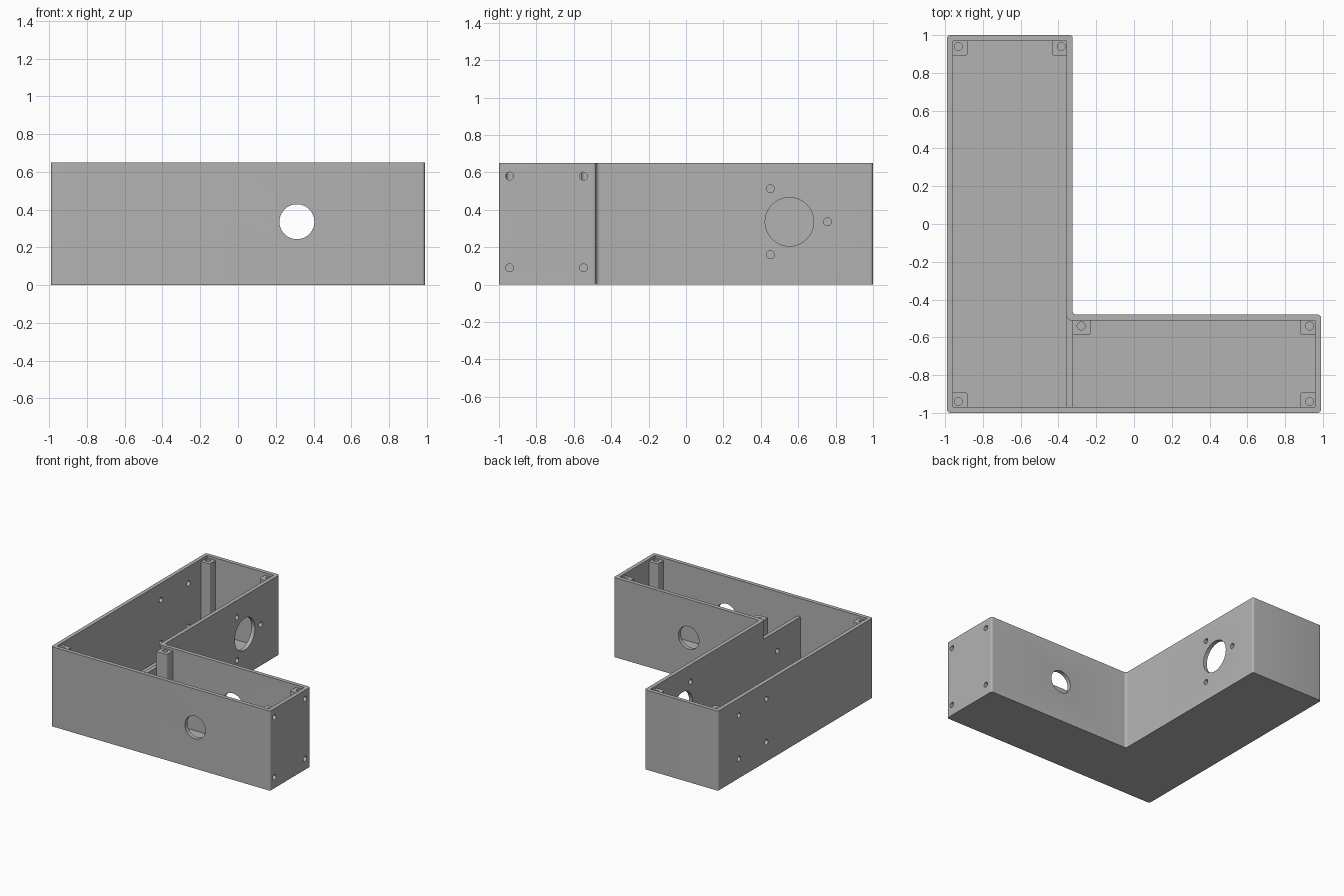
import bpy, bmesh
from math import cos, sin, pi, radians
from mathutils import Vector, Matrix

if "Cube" in bpy.data.objects:
    bpy.data.objects.remove(bpy.data.objects["Cube"])

X, Y, H = 0.99, 1.0, 0.65      # half extents and height
W = 0.032                      # wall and floor thickness
AX, AY = -0.325, -0.48         # inner corner of the L
MID = 0.336                    # height of the port centres

grey = bpy.data.materials.new("grey plastic")
grey.use_nodes = True
grey.diffuse_color = (0.45, 0.45, 0.45, 1)
grey.node_tree.nodes["Principled BSDF"].inputs["Base Color"].default_value = grey.diffuse_color


def make(name, bm):
    bmesh.ops.recalc_face_normals(bm, faces=bm.faces)
    mesh = bpy.data.meshes.new(name)
    bm.to_mesh(mesh)
    bm.free()
    mesh.materials.append(grey)
    ob = bpy.data.objects.new(name, mesh)
    bpy.context.collection.objects.link(ob)
    return ob


def prism(name, corners, z0, z1):
    """Extrude a right-angled outline; each corner is (x, y, fillet radius)."""
    pts, n = [], len(corners)
    for i, (x, y, r) in enumerate(corners):
        p = Vector((x, y, z0))
        if r == 0:
            pts.append(p)
            continue
        a = (Vector((*corners[i - 1][:2], z0)) - p).normalized()
        b = (Vector((*corners[(i + 1) % n][:2], z0)) - p).normalized()
        c = p + r * (a + b)
        for k in range(7):
            t = k * pi / 12
            pts.append(c - r * (b * cos(t) + a * sin(t)))
    bm = bmesh.new()
    face = bm.faces.new([bm.verts.new(p) for p in pts])
    up = bmesh.ops.extrude_face_region(bm, geom=[face])["geom"]
    bmesh.ops.translate(bm, vec=(0, 0, z1 - z0),
                        verts=[v for v in up if isinstance(v, bmesh.types.BMVert)])
    return make(name, bm)


def drill(axis, centre, r, length):
    """Cylinder cutter along an axis."""
    rot = {"x": Matrix.Rotation(pi / 2, 4, "Y"),
           "y": Matrix.Rotation(pi / 2, 4, "X"), "z": Matrix()}[axis]
    bm = bmesh.new()
    bmesh.ops.create_cone(bm, cap_ends=True, segments=40, radius1=r, radius2=r,
                          depth=length, matrix=Matrix.Translation(centre) @ rot)
    ob = make("cutter", bm)
    ob.hide_render = True
    return ob


def cut(ob, cutters):
    """Subtract the cutters, bake the result and shade it."""
    for c in cutters:
        m = ob.modifiers.new("cut", "BOOLEAN")
        m.operation, m.object, m.solver = "DIFFERENCE", c, "EXACT"
    bpy.context.view_layer.update()
    baked = bpy.data.meshes.new_from_object(
        ob.evaluated_get(bpy.context.evaluated_depsgraph_get()))
    ob.modifiers.clear()
    ob.data = baked
    bpy.ops.object.select_all(action="DESELECT")
    ob.select_set(True)
    bpy.context.view_layer.objects.active = ob
    bpy.ops.object.shade_smooth_by_angle(angle=radians(30))


def outline(inset, r_out, r_in):
    return [(-X + inset, -Y + inset, r_out), (X - inset, -Y + inset, r_out),
            (X - inset, AY - inset, r_out), (AX - inset, AY - inset, r_in),
            (AX - inset, Y - inset, r_out), (-X + inset, Y - inset, r_out)]


# Screw holes in the end wall, which run on into the posts
end_holes = [drill("x", (X, y, z), 0.021, 0.14)
             for y in (-0.943, -0.548) for z in (0.09, 0.58)]

# Open L-shaped box with ports and mounting holes
box = prism("box_shell", outline(0, 0.016, 0.02), 0, H)
cavity = prism("cavity_cutter", outline(W, 0, 0.03), W, H + 0.1)
cavity.hide_render = True
port_y = 0.553
ports = [drill("y", (0.312, -0.74, MID), 0.0926, 0.8),
         drill("x", (AX - W / 2, port_y, MID), 0.13, 0.1)]
for k in range(3):
    t = k * 2 * pi / 3
    ports.append(drill("x", (AX - W / 2, port_y + 0.204 * cos(t), MID + 0.204 * sin(t)), 0.021, 0.1))
for sy in (-1, 1):
    for sz in (-1, 1):
        ports.append(drill("x", (-X, port_y + 0.178 * sy, MID + 0.177 * sz), 0.021, 0.1))
cut(box, [cavity] + ports + end_holes)

# Low partition between the two arms, with a cable hole
divider = prism("partition", [(AX - W, -Y + 0.02, 0), (AX, -Y + 0.02, 0),
                              (AX, AY - 0.01, 0), (AX - W, AY - 0.01, 0)], 0.02, 0.5)
cable = drill("x", (AX - W / 2, -0.67, MID), 0.021, 0.1)
cut(divider, [cable])

# Corner screw posts: wall corner, and the way each grows into the box
posts = [("back_right_post", -X + W, Y - W, 1, -1),
         ("back_left_post", AX - W, Y - W, -1, -1),
         ("inner_corner_post", AX + 0.017, AY - W, 1, -1),
         ("left_rear_post", X - W, AY - W, -1, -1),
         ("left_front_post", X - W, -Y + W, -1, 1),
         ("front_right_post", -X + W, -Y + W, 1, 1)]
pilots = []
for name, x, y, sx, sy in posts:
    e, s = 0.008, 0.077
    if name == "inner_corner_post":
        e = 0.019
    x0, y0, x1, y1 = x - e * sx, y - 0.008 * sy, x + s * sx, y + s * sy
    post = prism(name, [(x0, y0, 0), (x1, y0, 0), (x1, y1, 0.014), (x0, y1, 0)], 0.02, 0.63)
    pilot = drill("z", (x + 0.028 * sx, y + 0.028 * sy, 0.62), 0.021, 0.16)
    pilots.append(pilot)
    cut(post, [pilot] + (end_holes if name.startswith("left") else []))

# Remove the cutters
for ob in [cavity, cable] + ports + end_holes + pilots:
    bpy.data.objects.remove(ob)
